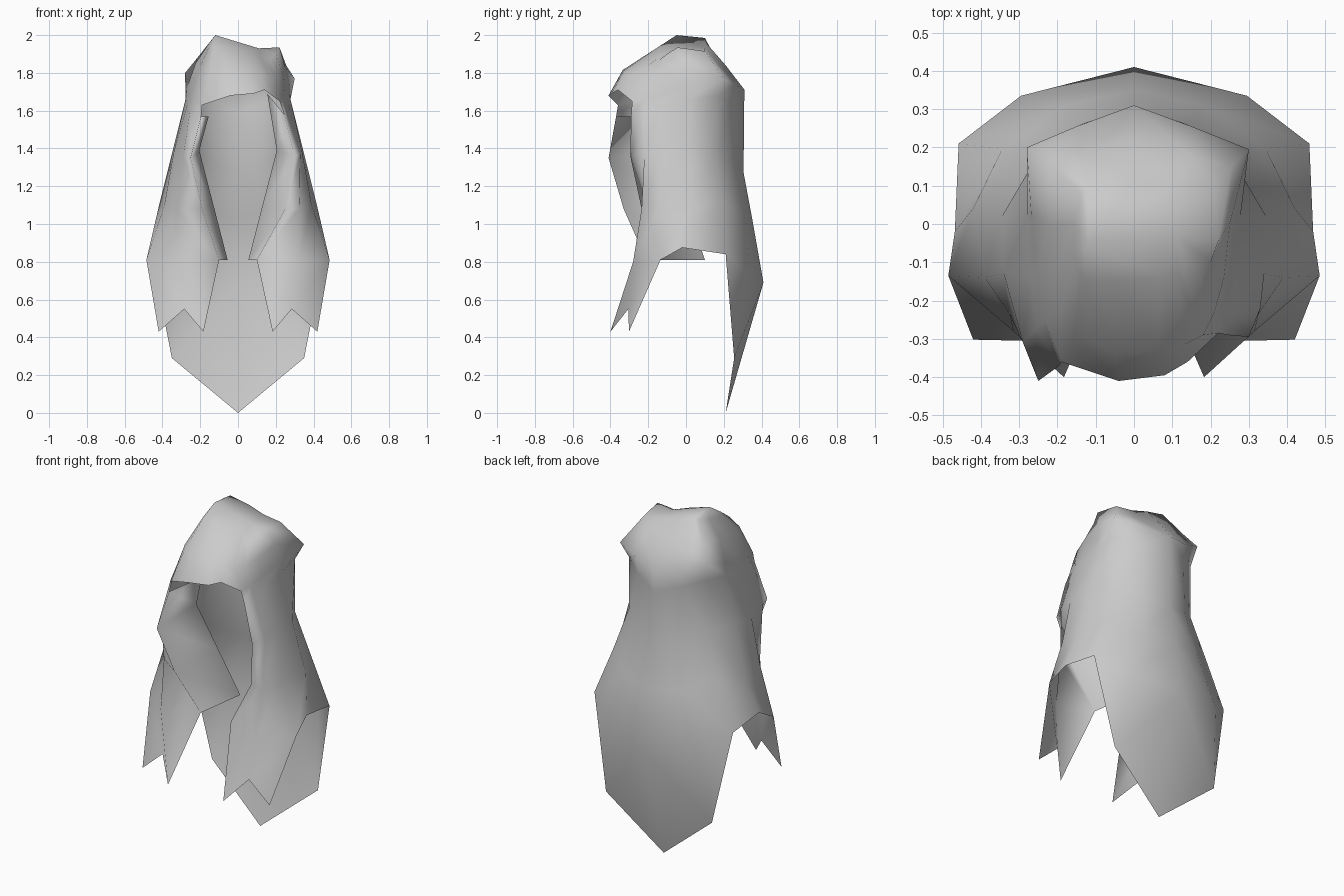
import bpy, bmesh

if "Cube" in bpy.data.objects:
    bpy.data.objects.remove(bpy.data.objects["Cube"], do_unlink=True)

mat = bpy.data.materials.new("light_grey")
mat.use_nodes = True
GREY = (0.6, 0.6, 0.6, 1)
mat.diffuse_color = GREY
mat.node_tree.nodes["Principled BSDF"].inputs["Base Color"].default_value = GREY

# Half profiles running from the back centre round to the front fold of the lock
HALF = {
    "crown": [(0, .21, 1.84), (.14, .185, 1.83), (.255, .15, 1.84), (.25, 0, 1.83),
              (.235, -.14, 1.80), (.21, -.23, 1.78), (.18, -.29, 1.77)],
    "head": [(0, .31, 1.71), (.15, .255, 1.74), (.30, .195, 1.77), (.268, .02, 1.73),
             (.25, -.14, 1.69), (.235, -.22, 1.66), (.22, -.285, 1.65)],
    "nape": [(0, .307, 1.60), (.14, .25, 1.64), (.26, .165, 1.68), (.278, .02, 1.66),
             (.268, -.14, 1.63), (.255, -.22, 1.60), (.245, -.29, 1.58)],
    "neck": [(0, .305, 1.27), (.14, .26, 1.31), (.265, .16, 1.37), (.345, .02, 1.39),
             (.34, -.13, 1.38), (.33, -.22, 1.37), (.30, -.295, 1.36)],
    "shoulder": [(0, .35, 1.03), (.18, .31, 1.05), (.345, .195, 1.12), (.42, .04, 1.09),
                 (.39, -.14, 1.10), (.325, -.235, 1.08), (.25, -.235, 1.08)],
    "drape": [(0, .41, .69), (.295, .335, .74), (.458, .21, .84), (.468, -.02, .875),
              (.485, -.135, .81), (.315, -.28, .80), (.10, -.21, .81)],
}
# The model's right side: flatter crown and a lock that falls further forward
RIGHT = {("crown", 2): (-.215, .15, 1.88), ("crown", 3): (-.225, 0, 1.85),
         ("crown", 4): (-.21, -.14, 1.81), ("crown", 5): (-.19, -.23, 1.80),
         ("crown", 6): (-.15, -.29, 1.80),
         ("head", 2): (-.28, .2, 1.80), ("head", 5): (-.235, -.25, 1.66),
         ("head", 6): (-.19, -.36, 1.63),
         ("nape", 5): (-.255, -.27, 1.59), ("nape", 6): (-.195, -.37, 1.57),
         ("neck", 5): (-.29, -.31, 1.36), ("neck", 6): (-.25, -.41, 1.35),
         ("shoulder", 6): (-.19, -.33, 1.08)}
# Uneven top of the head, and the fringe columns between the two locks
TOP_LEFT = [(.1, .1, 1.93), (.21, .1, 1.915), (.22, -.045, 1.935), (.2, -.1, 1.90),
            (.17, -.14, 1.87), (.14, -.16, 1.87)]
TOP_RIGHT = [(-.12, .1, 1.985), (-.14, .08, 1.975), (-.155, 0, 1.955), (-.155, -.08, 1.935),
             (-.145, -.12, 1.935), (-.13, -.14, 1.94)]
FRINGE = {"top": [(.115, -.13, 1.895), (.07, -.14, 1.91), (-.06, -.15, 1.935)],
          "crown": [(.13, -.315, 1.79), (.06, -.33, 1.81), (-.05, -.335, 1.815)],
          "head": [(.14, -.36, 1.71), (.08, -.395, 1.69), (-.04, -.41, 1.68)]}

bm = bmesh.new()


def vert(co):
    return bm.verts.new(co)


def mirror(p, side):
    return (p[0] * side, p[1], p[2])


def strip(a, b):
    """Join two equal rows of vertices with quads."""
    for i in range(len(a) - 1):
        bm.faces.new((a[i], a[i + 1], b[i + 1], b[i]))


# Rows for each side, sharing the back centre vertex
left, right = {}, {}
for name, pts in HALF.items():
    left[name] = [vert(p) for p in pts]
    right[name] = [left[name][0]] + [vert(RIGHT.get((name, i), mirror(pts[i], -1)))
                                     for i in range(1, 7)]
back_top = vert((0, .11, 1.955))
left["top"] = [back_top] + [vert(p) for p in TOP_LEFT]
right["top"] = [back_top] + [vert(p) for p in TOP_RIGHT]

# Closed cap from the hairline and fringe up to the peak and the lower dip
rings = []
for name in ("head", "crown", "top"):
    ring = left[name] + [vert(p) for p in FRINGE[name]] + right[name][:0:-1]
    rings.append(ring + ring[:1])
strip(rings[0], rings[1])
strip(rings[1], rings[2])
peak, dip = vert((-.12, -.05, 2.0)), vert((.11, -.03, 1.93))
top = rings[2]
for i in range(len(top) - 1):
    bm.faces.new((top[i], top[i + 1], dip if 1 <= i < 8 else peak))
bm.faces.new((top[1], dip, peak))
bm.faces.new((dip, top[8], peak))

# Hanging hair, pointed back hem, notched locks and inward-turned panels
back_tip = vert((0, .21, 0))
LOWER = ("head", "nape", "neck", "shoulder", "drape")
for rows, side in ((left, 1), (right, -1)):
    for a, b in zip(LOWER, LOWER[1:]):
        strip(rows[a], rows[b])
    drape = rows["drape"]
    hem = vert(mirror((.35, .255, .29), side))
    bm.faces.new((drape[0], drape[1], hem, back_tip))
    bm.faces.new((drape[1], drape[2], hem))
    tips = [vert(mirror(p, side)) for p in
            ((.42, -.302, .43), (.285, -.305, .55), (.183, -.40, .43))]
    strip(drape[4:7], tips)
    top_z = 1.69 if side > 0 else 1.57
    panel = [vert(mirror(p, side)) for p in
             ((.155, -.12, top_z), (.205, -.1, 1.39), (.13, 0, 1.10), (.055, .1, .81))]
    strip([rows[n][6] for n in LOWER[1:]], panel)

bmesh.ops.recalc_face_normals(bm, faces=bm.faces)
mesh = bpy.data.meshes.new("hair")
bm.to_mesh(mesh)
bm.free()
mesh.materials.append(mat)
hair = bpy.data.objects.new("hair", mesh)
bpy.context.collection.objects.link(hair)

# Soft shading over the whole sheet
bpy.context.view_layer.objects.active = hair
hair.select_set(True)
bpy.ops.object.shade_smooth()
